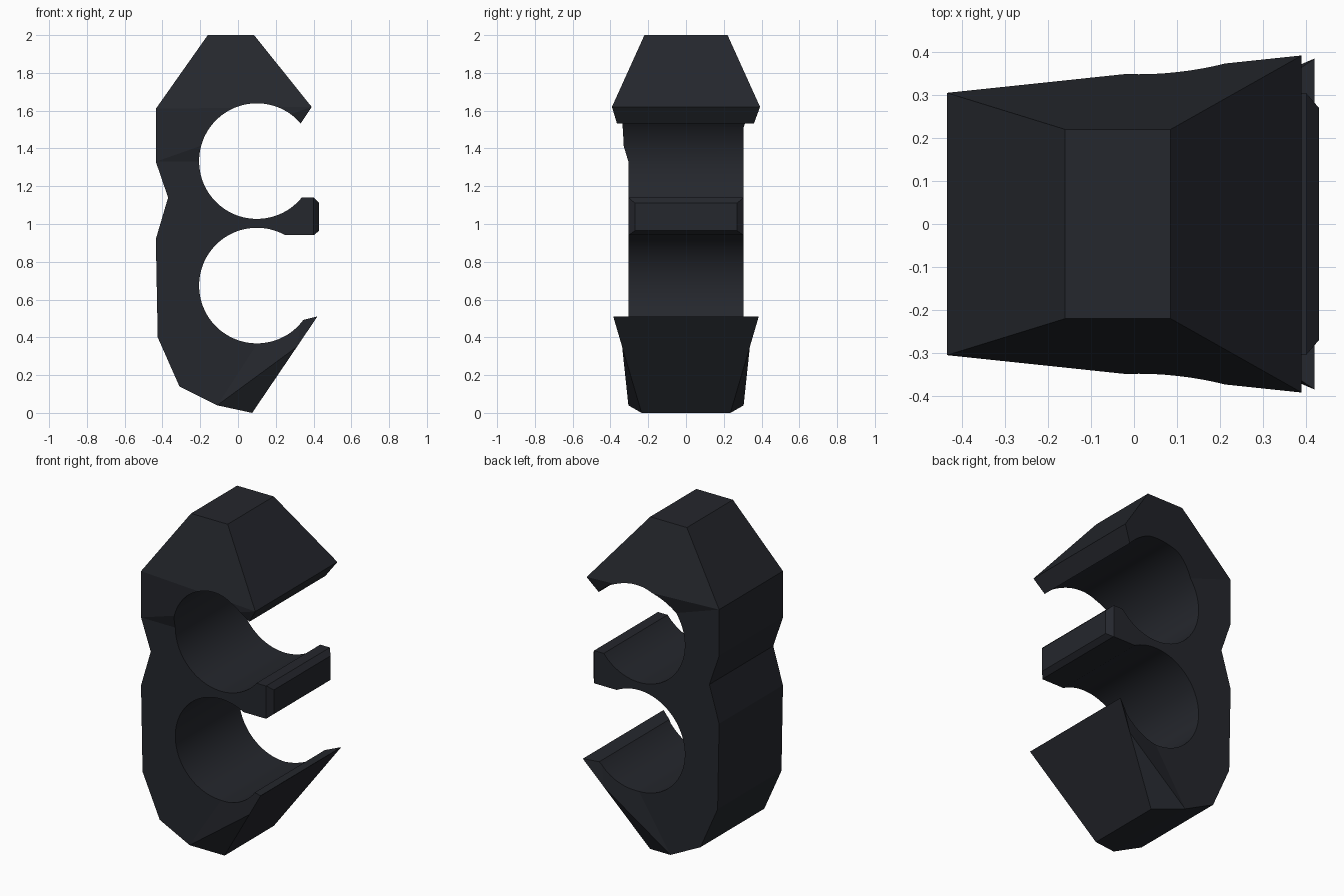
import bpy, bmesh, math

if "Cube" in bpy.data.objects:
    bpy.data.objects.remove(bpy.data.objects["Cube"])

# Half-profile points of the body: (x, half depth, z)
P = {
    "U": (-.16, .22, 2.0), "V": (.085, .22, 2.0),          # flat top
    "A": (-.435, .305, 1.61), "B": (.39, .392, 1.62),      # upper flare
    "E": (-.435, .305, 1.33), "F": (.39, .305, 1.33),
    "N": (-.37, .305, 1.14), "W": (-.435, .305, .92),      # rear notch
    "Q": (-.425, .305, .40), "R": (-.31, .305, .14),
    "H": (-.11, .305, .04), "G": (.075, .235, 0),          # base
    "K": (.312, .338, .35), "T": (.42, .385, .51),         # lower flare
    "J": (.39, .305, .815),
    "L": (.40, .305, .94), "M": (.40, .305, 1.14),         # middle tongue
    "l": (.43, .27, .965), "m": (.43, .27, 1.11),
}
OUTLINE = "UAENWQRHGKTJLlmMFBV"
SIDES = ["ABVU", "ENWQRHJLMF", "HJK", "JTK", "HKG", "LMml"]
FLARE = {-1: ["AEB", "EFB"], 1: ["AEF", "AFB"]}


def finish(bm, name):
    bmesh.ops.recalc_face_normals(bm, faces=bm.faces[:])
    mesh = bpy.data.meshes.new(name)
    bm.to_mesh(mesh)
    bm.free()
    ob = bpy.data.objects.new(name, mesh)
    bpy.context.collection.objects.link(ob)
    return ob


def prism(name, pts, depth=.6):
    bm = bmesh.new()
    a = [bm.verts.new((x, -depth, z)) for x, z in pts]
    b = [bm.verts.new((x, depth, z)) for x, z in pts]
    bm.faces.new(a)
    bm.faces.new(b)
    for i in range(len(pts)):
        j = (i + 1) % len(pts)
        bm.faces.new((a[i], a[j], b[j], b[i]))
    return finish(bm, name)


# Solid faceted body
bm = bmesh.new()
v = {(k, s): bm.verts.new((x, s * y, z))
     for k, (x, y, z) in P.items() for s in (-1, 1)}
for s in (-1, 1):
    for face in SIDES + FLARE[s]:
        bm.faces.new([v[k, s] for k in face])
for i, a in enumerate(OUTLINE):
    b = OUTLINE[(i + 1) % len(OUTLINE)]
    bm.faces.new((v[a, -1], v[b, -1], v[b, 1], v[a, 1]))
body = finish(bm, "clip_body")


def circle(cx, cz, r, n=96):
    return [(cx + r * math.cos(2 * math.pi * (i + .5) / n),
             cz + r * math.sin(2 * math.pi * (i + .5) / n)) for i in range(n)]


# Round channels and their side openings
cutters = [
    prism("upper_bore_cutter", circle(.1, 1.333, .306)),
    prism("lower_bore_cutter", circle(.1, .674, .306)),
    prism("upper_opening_cutter",
          [(.27, 1.439), (.45, 1.709), (.7, 1.709), (.7, 1.139), (.25, 1.139)]),
    prism("lower_opening_cutter",
          [(.26, .471), (.7, .581), (.7, .941), (.22, .941)]),
]
bpy.context.view_layer.objects.active = body
body.select_set(True)
for c in cutters:
    m = body.modifiers.new(c.name, "BOOLEAN")
    m.operation, m.solver, m.object = "DIFFERENCE", "EXACT", c
    bpy.ops.object.modifier_apply(modifier=m.name)
for c in cutters:
    c.hide_render = True
    bpy.data.objects.remove(c)

# Smooth bores, crisp facets
bpy.ops.object.shade_smooth_by_angle(angle=math.radians(4.5))

mat = bpy.data.materials.new("dark_plastic")
mat.diffuse_color = (.018, .02, .026, 1)
mat.use_nodes = True
mat.node_tree.nodes["Principled BSDF"].inputs["Base Color"].default_value = mat.diffuse_color
body.data.materials.clear()
body.data.materials.append(mat)
